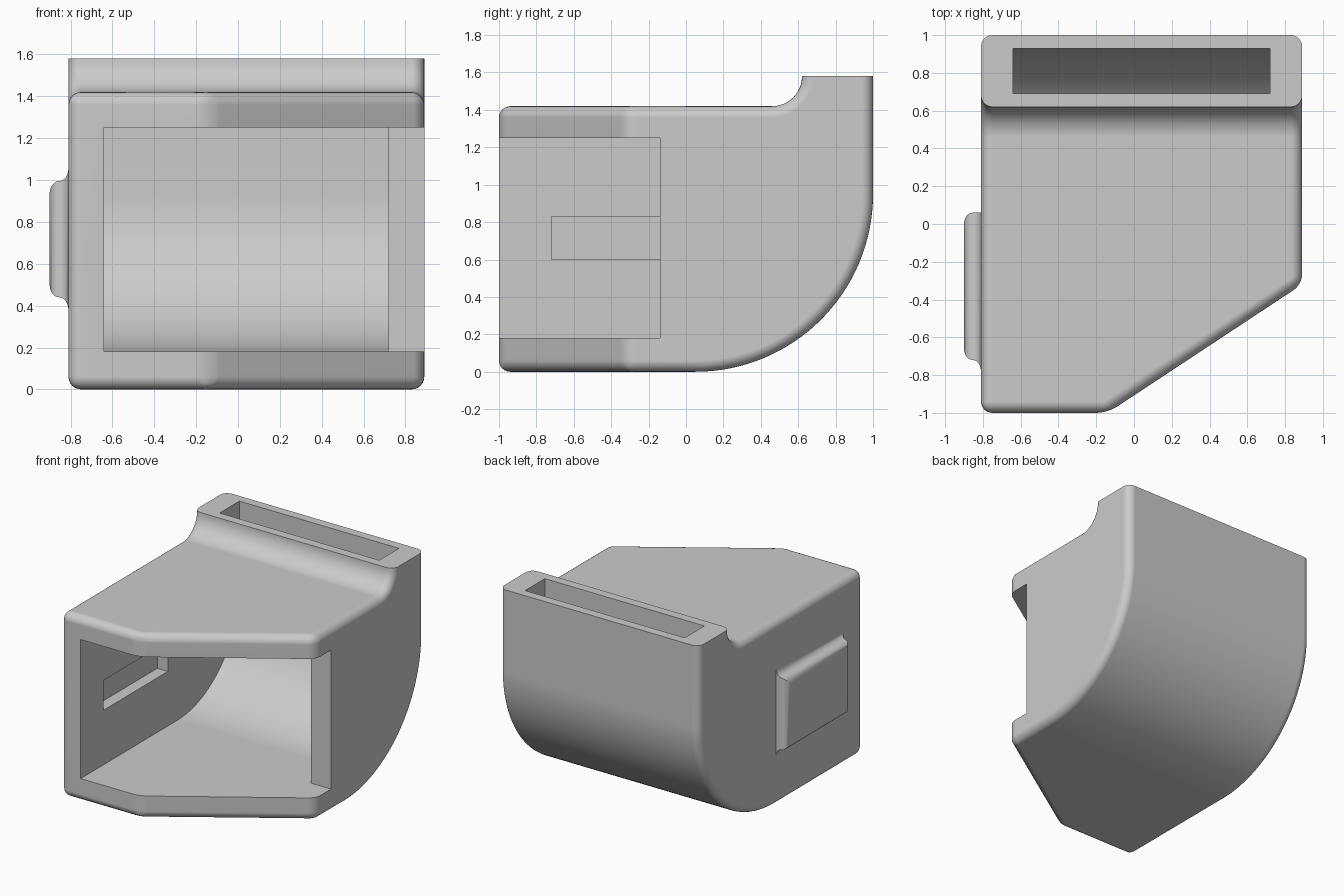
import bpy, bmesh, math
from mathutils import Vector

if "Cube" in bpy.data.objects:
    bpy.data.objects.remove(bpy.data.objects["Cube"], do_unlink=True)

grey = bpy.data.materials.new("light_grey")
grey.use_nodes = True
colour = (0.6, 0.6, 0.6, 1)
grey.diffuse_color = colour
grey.node_tree.nodes["Principled BSDF"].inputs["Base Color"].default_value = colour


def finish(bm, name):
    bmesh.ops.recalc_face_normals(bm, faces=bm.faces)
    mesh = bpy.data.meshes.new(name)
    bm.to_mesh(mesh)
    bm.free()
    mesh.materials.append(grey)
    obj = bpy.data.objects.new(name, mesh)
    bpy.context.collection.objects.link(obj)
    return obj


def arc(cy, cz, r, start, end, n):
    angles = [math.radians(start + (end - start) * i / n) for i in range(n + 1)]
    return [(cy + r * math.cos(a), cz + r * math.sin(a)) for a in angles]


def extrude_x(profile, x0, x1):
    """Solid from a (y, z) profile stretched between two x positions."""
    bm = bmesh.new()
    face = bm.faces.new([bm.verts.new((x0, y, z)) for y, z in profile])
    out = bmesh.ops.extrude_face_region(bm, geom=[face])
    moved = [v for v in out["geom"] if isinstance(v, bmesh.types.BMVert)]
    bmesh.ops.translate(bm, verts=moved, vec=(x1 - x0, 0, 0))
    bmesh.ops.recalc_face_normals(bm, faces=bm.faces)
    return bm


def box(name, x0, x1, y0, y1, z0, z1):
    return finish(extrude_x([(y0, z0), (y1, z0), (y1, z1), (y0, z1)], x0, x1), name)


def combine(target, other, operation):
    bpy.context.view_layer.objects.active = target
    mod = target.modifiers.new(operation, 'BOOLEAN')
    mod.operation = operation
    mod.solver = 'EXACT'
    mod.object = other
    bpy.ops.object.modifier_apply(modifier=mod.name)
    bpy.data.objects.remove(other, do_unlink=True)


# Outer shell: curved elbow with a raised neck
TOP = 1.58
outline = [(-1, 0)] + arc(0.05, 0.95, 0.95, -90, 0, 32) + [(1, TOP)]
outline += arc(0.46, TOP, 0.16, 0, -90, 12) + [(-1, 1.42)]
bm = extrude_x(outline, -0.81, 0.89)

# Slanted front corner
cut = bmesh.ops.bisect_plane(
    bm, geom=bm.verts[:] + bm.edges[:] + bm.faces[:],
    plane_co=(-0.14, -1, 0), plane_no=Vector((0.68, -1.03, 0)).normalized(),
    clear_outer=True)
bmesh.ops.holes_fill(bm, edges=[e for e in bm.edges if e.is_boundary], sides=0)
bmesh.ops.recalc_face_normals(bm, faces=bm.faces)

# Rounded outer edges, sharp rim
sharp = [e for e in bm.edges
         if len(e.link_faces) == 2 and e.calc_face_angle() > math.radians(25)
         and min(v.co.z for v in e.verts) < TOP - 0.01]
bmesh.ops.bevel(bm, geom=sharp, offset=0.06, offset_type='OFFSET', segments=6,
                profile=0.5, affect='EDGES', clamp_overlap=False)
housing = finish(bm, "elbow_housing")

# Side bump: stacked rectangles along an S-shaped flank
steps = [math.radians(15 * i) for i in range(7)]
flank = [(-0.78, 0.06)]
flank += [(-0.81 - 0.045 * (1 - math.cos(a)), 0.06 * (1 - math.sin(a))) for a in steps]
flank += [(-0.855 - 0.045 * math.sin(a), -0.06 * (1 - math.cos(a))) for a in steps[1:]]
bm = bmesh.new()
rings = []
for x, grow in flank:
    y0, y1 = -0.72 - grow, 0.06 + min(grow, 0)
    z0, z1 = 0.44 - grow, 0.995 + grow
    rings.append([bm.verts.new((x, y, z))
                  for y, z in ((y0, z0), (y1, z0), (y1, z1), (y0, z1))])
for a, b in zip(rings, rings[1:]):
    for i in range(4):
        j = (i + 1) % 4
        bm.faces.new((a[i], a[j], b[j], b[i]))
bm.faces.new(rings[0])
bm.faces.new(rings[-1])
combine(housing, finish(bm, "side_bump"), 'UNION')

# Hollow duct from the front mouth to the top slot
duct = [(-1.2, 0.18)] + arc(0.18, 0.93, 0.75, -90, 0, 24)
duct += [(0.93, 1.8), (0.69, 1.8), (0.69, 1.25), (-1.2, 1.25)]
combine(housing, finish(extrude_x(duct, -0.64, 0.72), "duct_cutter"), 'DIFFERENCE')

# Open side of the mouth, and the pocket behind the bump
combine(housing, box("side_cutter", 0.6, 1.1, -1.2, -0.14, 0.18, 1.25), 'DIFFERENCE')
combine(housing, box("pocket_cutter", -0.73, -0.5, -0.72, 0.06, 0.6, 0.83), 'DIFFERENCE')

# Smooth shading with crisp openings
for o in bpy.context.selected_objects:
    o.select_set(False)
housing.select_set(True)
bpy.context.view_layer.objects.active = housing
bpy.ops.object.shade_smooth_by_angle(angle=math.radians(30))
weighted = housing.modifiers.new("even_normals", 'WEIGHTED_NORMAL')
weighted.keep_sharp = True
